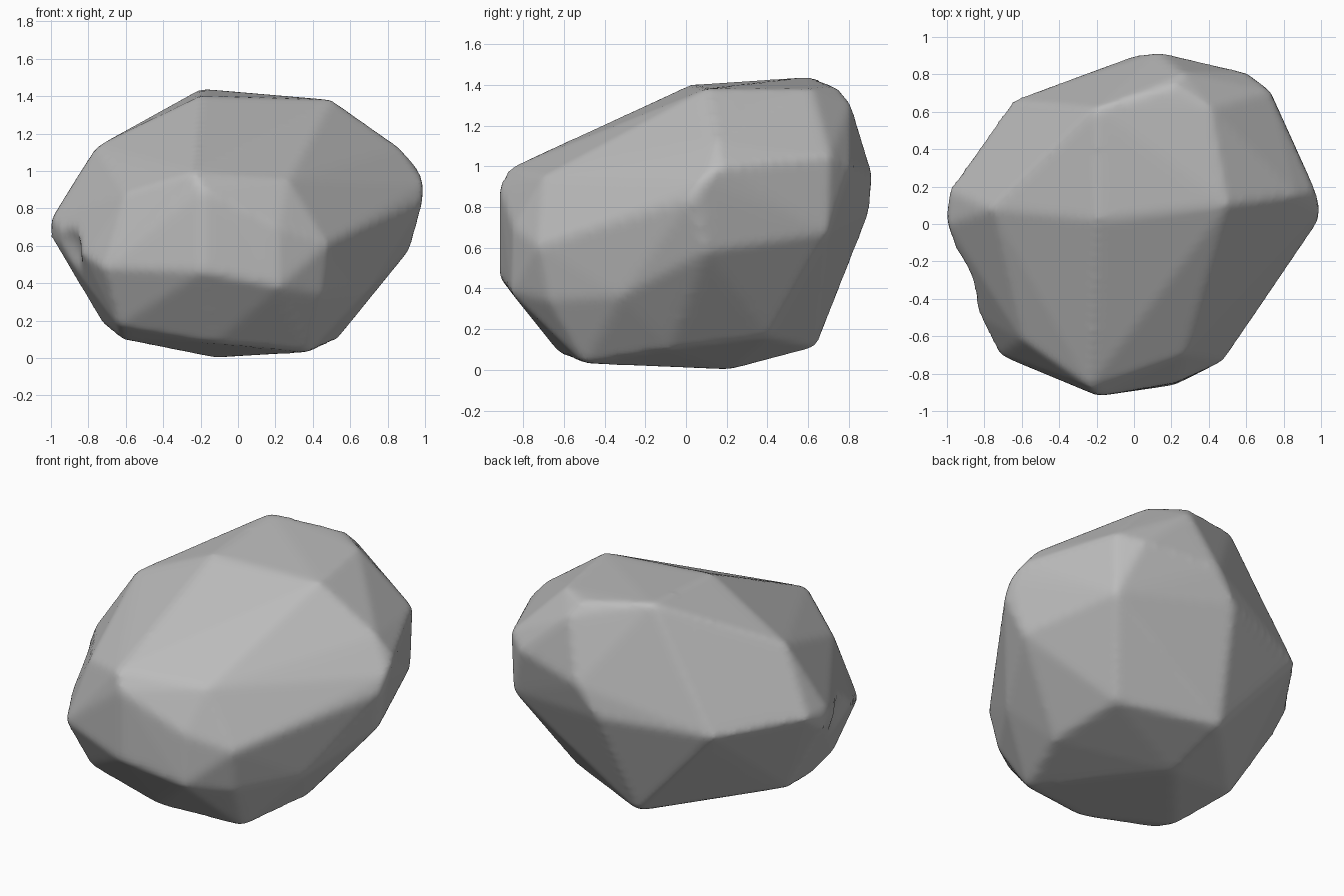
import bpy
import bmesh

default_cube = bpy.data.objects.get("Cube")
if default_cube:
    bpy.data.objects.remove(default_cube, do_unlink=True)


def make_material(name, colour):
    material = bpy.data.materials.new(name)
    material.use_nodes = True
    material.diffuse_color = colour
    shader = material.node_tree.nodes["Principled BSDF"]
    shader.inputs["Base Color"].default_value = colour
    shader.inputs["Roughness"].default_value = 0.9
    return material


def make_object(name, bm):
    mesh = bpy.data.meshes.new(name)
    bm.to_mesh(mesh)
    bm.free()
    obj = bpy.data.objects.new(name, mesh)
    bpy.context.collection.objects.link(obj)
    return obj


# Corners of the boulder, grouped by region
corners = {
    "crown": [(-.2, .02, 1.4), (.5, .1, 1.38), (.41, .62, 1.38),
              (.22, .74, 1.39), (-.2, .62, 1.44)],
    "front": [(-.24, -.87, .99), (-.19, -.92, .9), (-.19, -.92, .46),
              (.22, -.86, .38), (.22, -.85, .7), (.27, -.7, .95),
              (.48, -.73, .61), (.45, -.68, .34), (-.6, -.62, .88),
              (-.72, -.7, .48), (-.82, -.5, .55)],
    "left_tip": [(-.76, .08, 1.13), (-1, .05, .65), (-.99, .18, .75),
                 (-1, 0, .74), (-.65, .66, .72)],
    "right_tip": [(.87, .15, 1.12), (.97, .18, 1), (1, .08, .93),
                  (.99, .02, .84), (.92, .1, .58), (.73, .71, 1.05),
                  (.72, .7, .67), (.69, -.32, .36)],
    "back": [(.6, .81, 1), (.13, .92, .95), (.26, .81, 1.31),
             (0, .9, .77)],
    "base": [(-.64, -.56, .17), (-.12, -.62, .08), (.38, -.5, .03),
             (-.12, .22, 0), (.48, .41, .16), (-.11, .64, .11),
             (.53, -.08, .1), (-.62, -.37, .1), (-.72, 0, .18)],
}

# Boulder body wrapped tightly around the corners
bm = bmesh.new()
for group in corners.values():
    for corner in group:
        bm.verts.new(corner)
hull = bmesh.ops.convex_hull(bm, input=bm.verts[:])
unused = {item for item in hull["geom_interior"] + hull["geom_unused"]
          if isinstance(item, bmesh.types.BMVert)}
bmesh.ops.delete(bm, geom=list(unused), context="VERTS")
bmesh.ops.recalc_face_normals(bm, faces=bm.faces[:])
boulder = make_object("boulder", bm)
boulder.data.materials.append(make_material("stone grey", (.5, .5, .5, 1)))

# Hidden cutter for the shallow hollow on the side
bm = bmesh.new()
bmesh.ops.create_icosphere(bm, subdivisions=3, radius=.3)
cutter = make_object("hollow_cutter", bm)
cutter.location = (-1.13, -.34, .55)
cutter.hide_render = True
cutter.display_type = "WIRE"
cutter.hide_set(True)

hollow = boulder.modifiers.new("side hollow", "BOOLEAN")
hollow.operation = "DIFFERENCE"
hollow.object = cutter

# Worn, softened edges
remesh = boulder.modifiers.new("even surface", "REMESH")
remesh.mode = "VOXEL"
remesh.voxel_size = .025
remesh.use_smooth_shade = True
wear = boulder.modifiers.new("worn edges", "SMOOTH")
wear.factor = .5
wear.iterations = 5

for polygon in boulder.data.polygons:
    polygon.use_smooth = True
